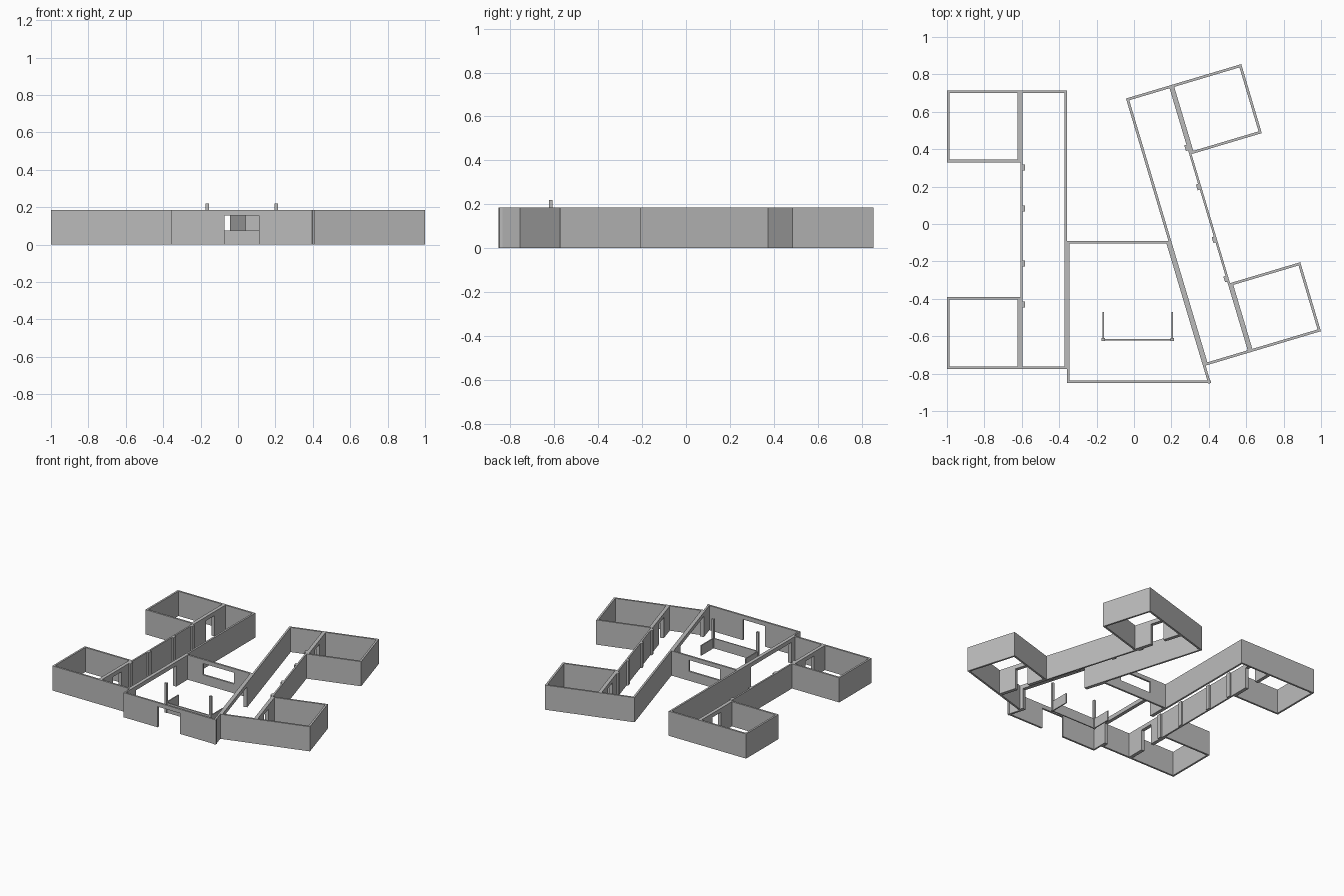
import bpy, bmesh, math
from mathutils import Matrix, Vector

if "Cube" in bpy.data.objects:
    bpy.data.objects.remove(bpy.data.objects["Cube"])

HEIGHT = 0.185
DOOR = 0.155
THICK = 0.014

grey = bpy.data.materials.new("wall_grey")
grey.use_nodes = True
grey.diffuse_color = (0.5, 0.5, 0.5, 1)
grey.node_tree.nodes["Principled BSDF"].inputs["Base Color"].default_value = (0.5, 0.5, 0.5, 1)


def wall(name, start, end, openings=(), thick=THICK, top=HEIGHT, frame=Matrix()):
    """Wall lying to the left of the line start-end; openings are (from, to, bottom, top)."""
    a, b = Vector(start), Vector(end)
    along = (b - a).normalized()
    side = Vector((-along.y, along.x)) * thick
    bm = bmesh.new()

    def block(s0, s1, z0, z1):
        if s1 - s0 < 1e-4 or z1 - z0 < 1e-4:
            return
        p, q = a + along * s0, a + along * s1
        ring = [p, q, q + side, p + side]
        low = [bm.verts.new((c.x, c.y, z0)) for c in ring]
        high = [bm.verts.new((c.x, c.y, z1)) for c in ring]
        bm.faces.new(low[::-1])
        bm.faces.new(high)
        for i in range(4):
            j = (i + 1) % 4
            bm.faces.new((low[i], low[j], high[j], high[i]))

    # Solid piers between openings, with a sill and lintel at each one
    position = 0
    for s0, s1, z0, z1 in sorted(openings):
        block(position, s0, 0, top)
        block(s0, s1, 0, z0)
        block(s0, s1, z1, top)
        position = s1
    block(position, (b - a).length, 0, top)

    bm.transform(frame)
    bmesh.ops.recalc_face_normals(bm, faces=bm.faces)
    mesh = bpy.data.meshes.new(name)
    bm.to_mesh(mesh)
    bm.free()
    mesh.materials.append(grey)
    obj = bpy.data.objects.new(name, mesh)
    bpy.context.collection.objects.link(obj)
    return obj


# One wing: a corridor with a square room at each end
HALF = 0.745
ROOM = 0.385
WIDTH = 0.643
CORRIDOR = 0.251


def wing(name, frame, passage):
    def part(label, *args, **kw):
        wall(f"{name}_{label}", *args, frame=frame, **kw)

    # Corridor side facing the hall, with its wide passage
    part("outer_corridor_wall", (0, -HALF), (0, HALF),
         [(passage[0] + HALF, passage[1] + HALF, 0, DOOR)])

    # Corridor side facing the rooms
    middle = HALF - ROOM / 2
    doors = [(HALF + s * middle - 0.05, HALF + s * middle + 0.05, 0, DOOR) for s in (-1, 1)]
    part("inner_corridor_wall", (0.012 - CORRIDOR, -HALF), (0.012 - CORRIDOR, HALF), doors, thick=0.012)

    for label, s in (("first", -1), ("second", 1)):
        outer, inner = s * HALF, s * (HALF - ROOM)
        low, high = min(outer, inner), max(outer, inner)
        part(label + "_room_side_wall", (-CORRIDOR, low), (-CORRIDOR, high),
             [(ROOM / 2 - 0.05, ROOM / 2 + 0.05, 0, DOOR)])
        part(label + "_room_far_wall", (THICK - WIDTH, low), (THICK - WIDTH, high))
        part(label + "_end_wall", (-WIDTH, high - THICK if s > 0 else low),
             (0, high - THICK if s > 0 else low))
        part(label + "_room_inner_wall", (-WIDTH, low if s > 0 else high - THICK),
             (-CORRIDOR, low if s > 0 else high - THICK))

    # Pilasters on the corridor wall
    for i, v in enumerate((0.332, 0.113, -0.181, -0.40)):
        part(f"pilaster_{i + 1}", (-0.227, v - 0.016), (-0.227, v + 0.016), thick=0.016)


TILT = math.radians(16.6)
wing("right_wing", Matrix.Translation((-0.357, -0.03, 0)), (-0.69, -0.21))
wing("left_wing", Matrix.Translation((0.17, -0.043, 0)) @ Matrix.Rotation(math.pi + TILT, 4, "Z"),
     (0.206, 0.707))

# Central hall between the wings
LEFT, BACK, FRONT = -0.357, -0.09, -0.85


def slant(y):
    """Hall edge against the tilted wing."""
    return 0.17 - (y + 0.043) * math.tan(TILT)


wall("hall_front_wall", (LEFT, FRONT), (slant(FRONT), FRONT),
     [(-0.072 - LEFT, 0.112 - LEFT, 0, DOOR)])
wall("hall_back_wall", (LEFT, BACK - THICK), (slant(BACK), BACK - THICK),
     [(-0.22 - LEFT, 0.04 - LEFT, 0.07, DOOR)])
wall("hall_right_wall", (LEFT + 0.012, FRONT), (LEFT + 0.012, BACK),
     [(-0.72 - FRONT, -0.24 - FRONT, 0, DOOR)], thick=0.012)
stretch = 1 / math.cos(TILT)
wall("hall_left_wall", (slant(FRONT), FRONT), (slant(BACK), BACK),
     [((-0.72 - FRONT) * stretch, (-0.24 - FRONT) * stretch, 0, DOOR)])

# Low counter with two corner posts
wall("counter_front", (-0.165, -0.622), (0.205, -0.622), thick=0.008, top=0.075)
for label, x in (("right", -0.165), ("left", 0.205)):
    wall(f"counter_{label}_side", (x + 0.004, -0.62), (x + 0.004, -0.47), thick=0.008, top=0.075)
    wall(f"counter_{label}_post", (x - 0.009, -0.625), (x + 0.009, -0.625), thick=0.016, top=0.22)
